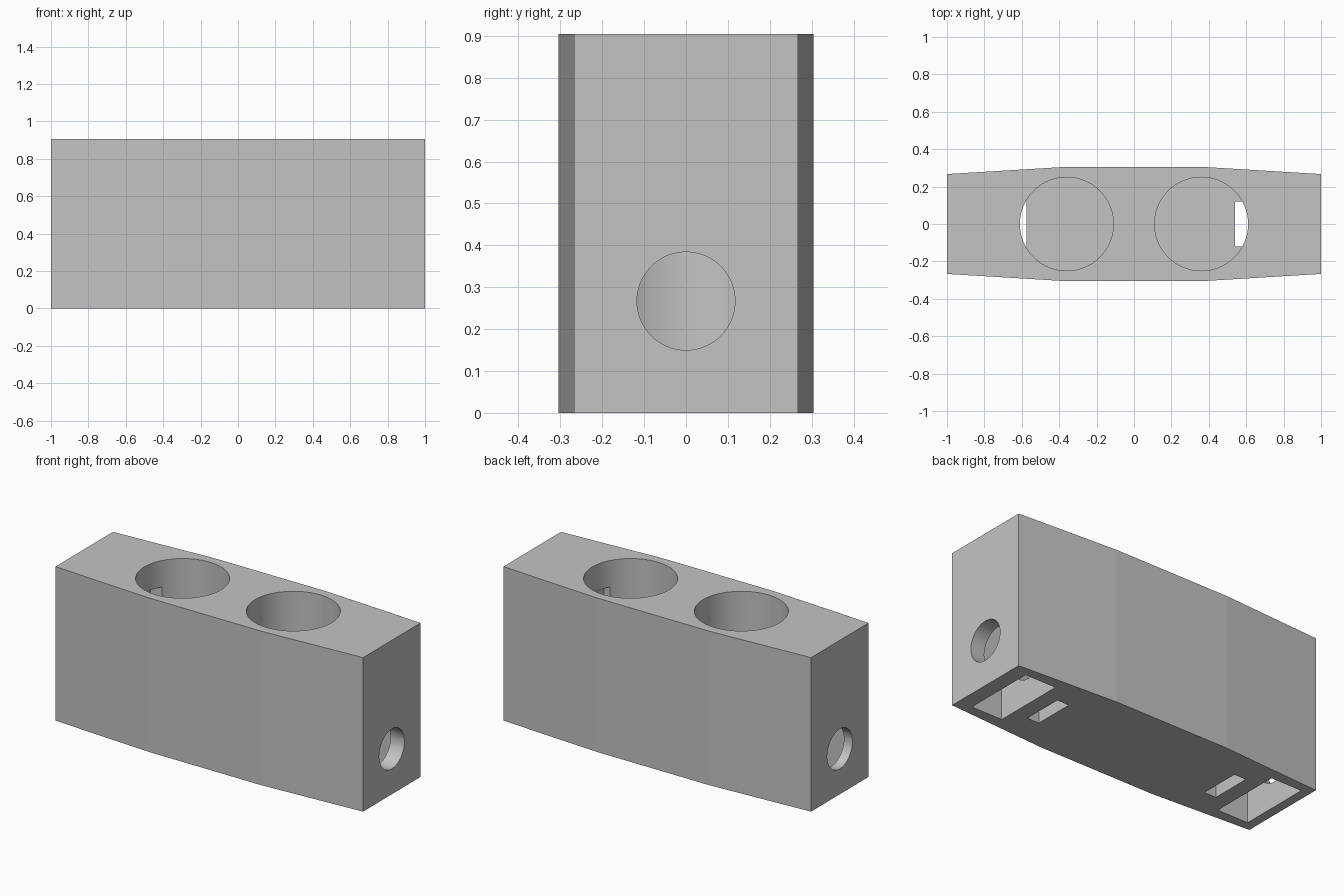
import bpy, bmesh, math

scene_cube = bpy.data.objects.get("Cube")
if scene_cube:
    bpy.data.objects.remove(scene_cube, do_unlink=True)

HEIGHT = 0.905

grey = bpy.data.materials.new("plain grey")
colour = (0.55, 0.55, 0.55, 1)
grey.diffuse_color = colour
grey.use_nodes = True
grey.node_tree.nodes["Principled BSDF"].inputs["Base Color"].default_value = colour


def add_body():
    """Block with an outline that tapers toward both ends."""
    quarter = [(0.37, 0.305), (1.0, 0.267)]
    outline = [(x, -y) for x, y in quarter] + [(x, y) for x, y in reversed(quarter)]
    outline += [(-x, -y) for x, y in outline]
    bm = bmesh.new()
    base = bm.faces.new([bm.verts.new((x, y, 0)) for x, y in outline])
    top = bmesh.ops.extrude_face_region(bm, geom=[base])["geom"]
    verts = [v for v in top if isinstance(v, bmesh.types.BMVert)]
    bmesh.ops.translate(bm, verts=verts, vec=(0, 0, HEIGHT))
    bmesh.ops.recalc_face_normals(bm, faces=bm.faces)
    mesh = bpy.data.meshes.new("block_body")
    bm.to_mesh(mesh)
    bm.free()
    obj = bpy.data.objects.new("block_body", mesh)
    bpy.context.collection.objects.link(obj)
    mesh.materials.append(grey)
    return obj


def carve(body, cutter):
    """Subtract a cutter from the body and discard it."""
    cutter.hide_render = True
    cutter.data.materials.append(grey)
    mod = body.modifiers.new("carve", "BOOLEAN")
    mod.operation = "DIFFERENCE"
    mod.solver = "EXACT"
    mod.object = cutter
    bpy.ops.object.select_all(action="DESELECT")
    body.select_set(True)
    bpy.context.view_layer.objects.active = body
    bpy.ops.object.modifier_apply(modifier=mod.name)
    bpy.data.objects.remove(cutter, do_unlink=True)


def box(x0, x1, half_width, z0, z1):
    bpy.ops.mesh.primitive_cube_add(size=1, location=((x0 + x1) / 2, 0, (z0 + z1) / 2))
    obj = bpy.context.object
    obj.scale = (abs(x1 - x0), 2 * half_width, z1 - z0)
    return obj


def cylinder(radius, depth, location, tilt=0):
    bpy.ops.mesh.primitive_cylinder_add(vertices=128, radius=radius, depth=depth,
                                        location=location, rotation=(0, tilt, 0))
    return bpy.context.object


body = add_body()
for side in (1, -1):
    # Round well open at the top
    floor, rim = 0.1, HEIGHT + 0.1
    carve(body, cylinder(0.25, rim - floor, (0.36 * side, 0, (floor + rim) / 2)))
    # Narrow slot beside the well and wide pocket near the end, open below
    shift = 0 if side > 0 else -0.035
    carve(body, box(0.54 * side + shift, 0.617 * side + shift, 0.12, -0.1, 0.75))
    carve(body, box(0.71 * side + shift, 0.91 * side + shift, 0.215, -0.1, 0.75))
    # Round passage from the end face into the well
    carve(body, cylinder(0.117, 0.7, (0.8 * side, 0, 0.267), math.pi / 2))

# Smooth the round walls while the outer facets stay crisp
bpy.ops.object.shade_smooth_by_angle(angle=math.radians(3.2))
